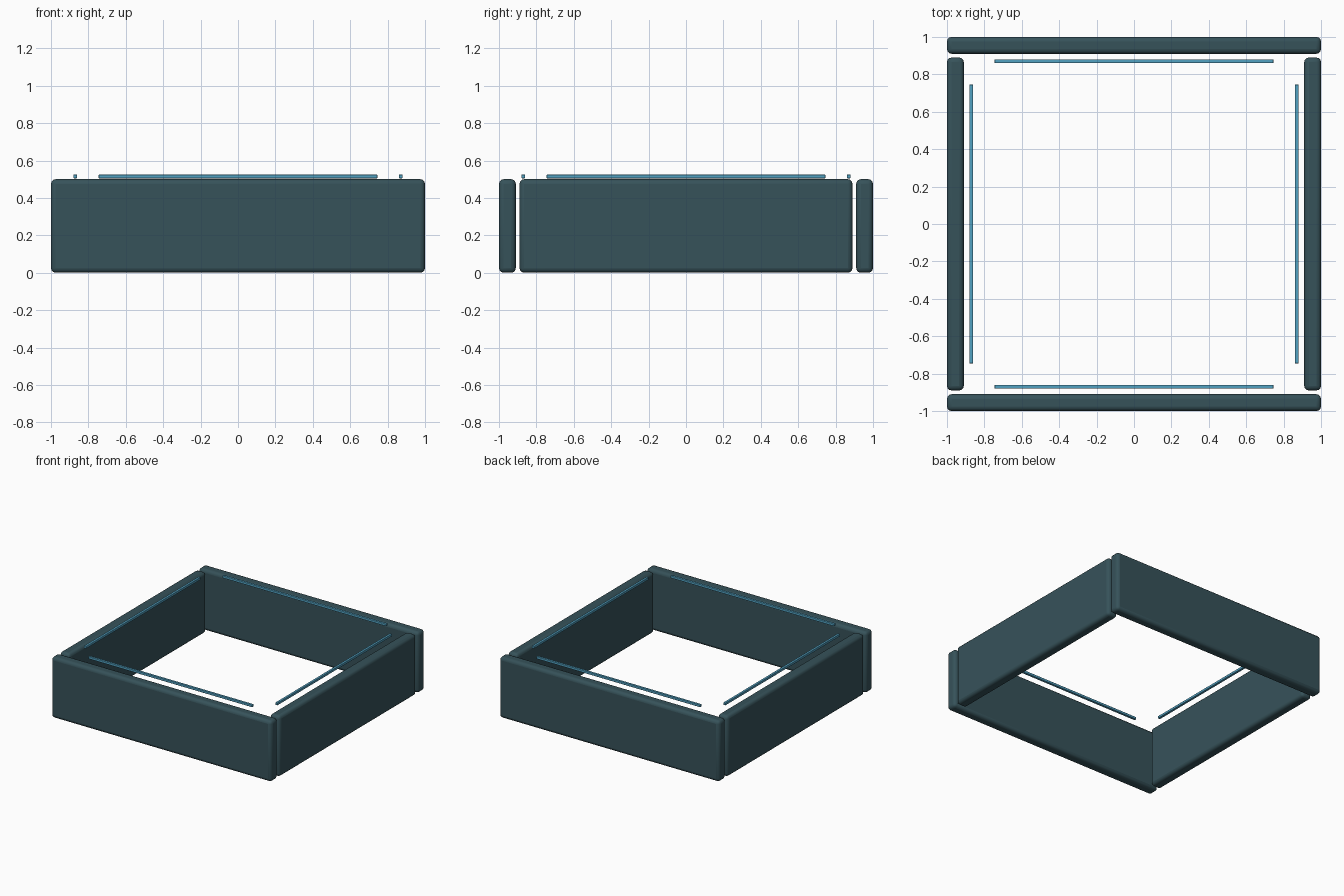
import bpy, math

if "Cube" in bpy.data.objects:
    bpy.data.objects.remove(bpy.data.objects["Cube"])


def material(name, rgb):
    m = bpy.data.materials.new(name)
    m.diffuse_color = (*rgb, 1)
    m.use_nodes = True
    m.node_tree.nodes["Principled BSDF"].inputs["Base Color"].default_value = m.diffuse_color
    return m


slate = material("dark_slate", (0.037, 0.085, 0.102))
blue = material("light_blue", (0.085, 0.36, 0.54))


def box(name, center, size, bevel, segments, mat):
    bpy.ops.mesh.primitive_cube_add(size=1, location=center)
    ob = bpy.context.object
    ob.name = name
    ob.scale = size
    bpy.ops.object.transform_apply(location=False, rotation=False, scale=True)
    mod = ob.modifiers.new("rounded_edges", "BEVEL")
    mod.width = bevel
    mod.segments = segments
    ob.data.materials.append(mat)
    bpy.ops.object.shade_smooth_by_angle(angle=math.radians(30))
    return ob


WALL_T, WALL_H = 0.09, 0.5
STRIP_T, STRIP_L, STRIP_Z = 0.02, 1.49, 0.515
wall_c, strip_c = 1 - WALL_T / 2, 0.87

for s, along_y, along_x in ((-1, "front", "left"), (1, "back", "right")):
    # Long walls across the front and back
    box(along_y + "_wall", (0, s * wall_c, WALL_H / 2),
        (2, WALL_T, WALL_H), 0.025, 3, slate)
    # Shorter side walls, leaving a gap at each corner
    box(along_x + "_wall", (s * wall_c, 0, WALL_H / 2),
        (WALL_T, 1.78, WALL_H), 0.025, 3, slate)
    # Thin light strips floating just inside the top rim
    box(along_y + "_strip", (0, s * strip_c, STRIP_Z),
        (STRIP_L, STRIP_T, STRIP_T), 0.003, 2, blue)
    box(along_x + "_strip", (s * strip_c, 0, STRIP_Z),
        (STRIP_T, STRIP_L, STRIP_T), 0.003, 2, blue)
